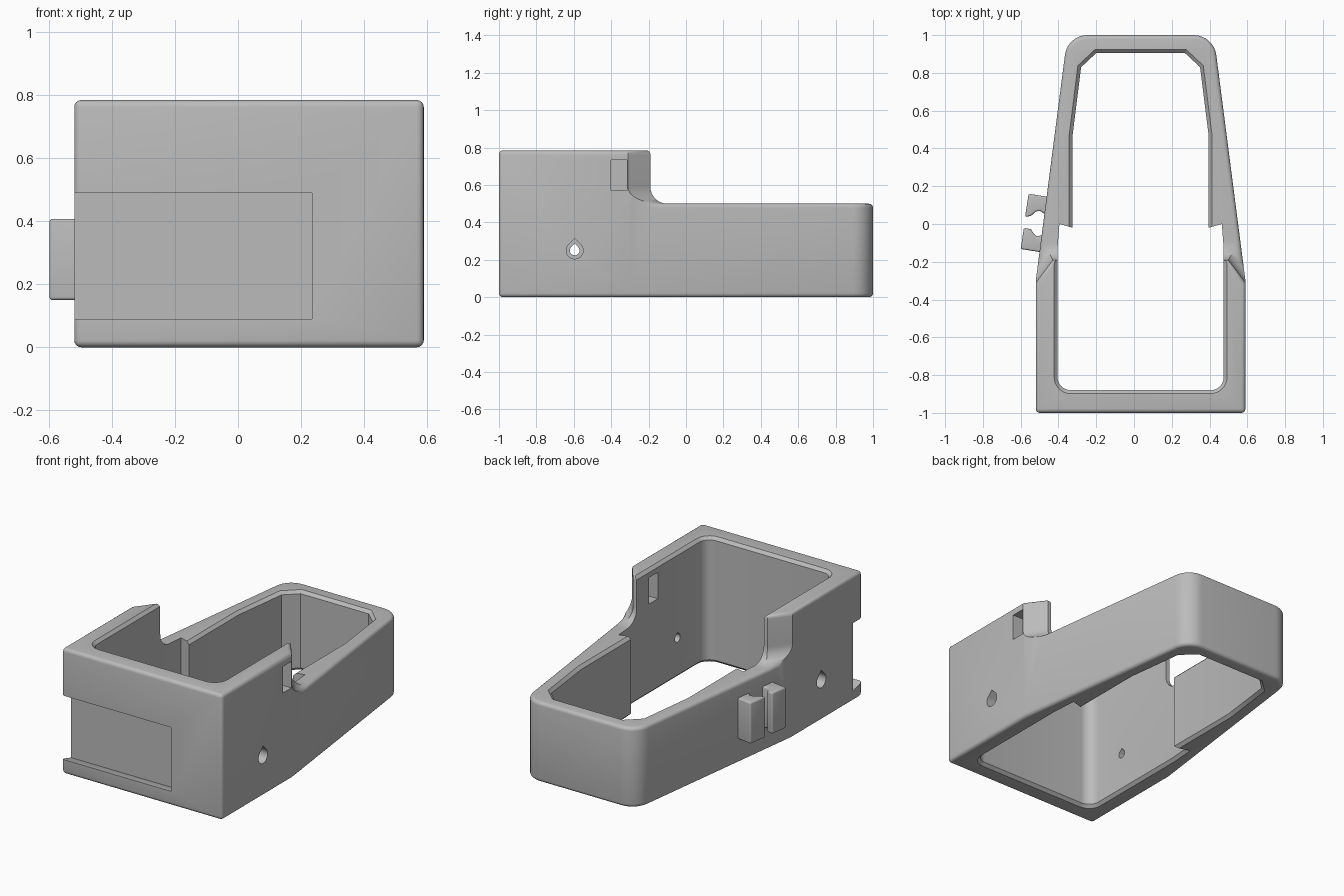
import bpy, bmesh, math
from mathutils import Vector, Matrix

cube = bpy.data.objects.get("Cube")
if cube:
    bpy.data.objects.remove(cube, do_unlink=True)

CENTRE = 0.035      # x of the housing's own mid plane
TALL, LOW = 0.785, 0.5

grey = bpy.data.materials.new("plain_grey")
grey.use_nodes = True
grey.diffuse_color = (0.5, 0.5, 0.5, 1)
grey.node_tree.nodes["Principled BSDF"].inputs["Base Color"].default_value = (0.5, 0.5, 0.5, 1)


def loft(name, rings):
    """Closed solid through rings of equal point count."""
    bm = bmesh.new()
    rows = [[bm.verts.new(p) for p in ring] for ring in rings]
    n = len(rows[0])
    for a, b in zip(rows, rows[1:]):
        for i in range(n):
            j = (i + 1) % n
            bm.faces.new((a[i], a[j], b[j], b[i]))
    bm.faces.new(rows[0][::-1])
    bm.faces.new(rows[-1])
    bmesh.ops.recalc_face_normals(bm, faces=bm.faces)
    mesh = bpy.data.meshes.new(name)
    bm.to_mesh(mesh)
    bm.free()
    obj = bpy.data.objects.new(name, mesh)
    bpy.context.collection.objects.link(obj)
    return obj


def round_corners(pts, steps=8):
    """Counter-clockwise outline from (x, y, radius) corners."""
    out = []
    for i, (x, y, r) in enumerate(pts):
        p = Vector((x, y))
        if r == 0:
            out.append(p)
            continue
        d1 = (p - Vector(pts[i - 1][:2])).normalized()
        d2 = (Vector(pts[(i + 1) % len(pts)][:2]) - p).normalized()
        turn = math.acos(d1.dot(d2))
        start = p - d1 * r * math.tan(turn / 2)
        mid = start + Vector((-d1.y, d1.x)) * r
        for k in range(steps + 1):
            out.append(mid + Matrix.Rotation(turn * k / steps, 2) @ (start - mid))
    return out


def symmetric(half):
    """Mirror (half width, y, radius) points about the mid plane."""
    right = [(CENTRE + x, y, r) for x, y, r in half]
    left = [(CENTRE - x, y, r) for x, y, r in reversed(half)]
    return round_corners(right + left)


def offset(pts, d):
    out = []
    for i, p in enumerate(pts):
        e1 = (p - pts[i - 1]).normalized()
        e2 = (pts[(i + 1) % len(pts)] - p).normalized()
        n1, n2 = Vector((e1.y, -e1.x)), Vector((e2.y, -e2.x))
        out.append(p + (n1 + n2) * d / (1 + n1.dot(n2)))
    return out


def plan_loft(name, pts, layers):
    """Solid from a plan outline and (z, outward offset) layers."""
    return loft(name, [[(p.x, p.y, z) for p in offset(pts, d)] for z, d in layers])


def side_prism(name, yz, x0, x1):
    return loft(name, [[(x, y, z) for y, z in yz] for x in (x0, x1)])


def teardrop(y, z, r):
    pts = [(y, z + r * math.sqrt(2))]
    for k in range(25):
        a = math.radians(135 + 270 * k / 24)
        pts.append((y + r * math.cos(a), z + r * math.sin(a)))
    return pts


def cut(obj, cutter):
    cutter.hide_render = True
    m = obj.modifiers.new(cutter.name, 'BOOLEAN')
    m.operation, m.solver, m.object = 'DIFFERENCE', 'EXACT', cutter
    cutters.append(cutter)


def bevel(obj, width, degrees):
    m = obj.modifiers.new("edge_round", 'BEVEL')
    m.width, m.segments, m.limit_method = width, 4, 'ANGLE'
    m.angle_limit = math.radians(degrees)
    m.use_clamp_overlap = False


def finish(obj):
    """Apply modifiers, colour and shade."""
    bpy.ops.object.select_all(action='DESELECT')
    obj.select_set(True)
    bpy.context.view_layer.objects.active = obj
    for m in list(obj.modifiers):
        bpy.ops.object.modifier_apply(modifier=m.name)
    obj.data.materials.clear()
    obj.data.materials.append(grey)
    for f in obj.data.polygons:
        f.material_index = 0
    bpy.ops.object.shade_smooth_by_angle(angle=math.radians(30))


cutters = []

# Housing: straight front half, tapering to a rounded back
outline = symmetric([(0.555, -1, 0), (0.555, -0.3, 0), (0.387, 1, 0.12)])
housing = plan_loft("housing", outline, [(0, 0), (TALL, 0)])

# Step down behind the tall front, filleted along its foot
step = symmetric([(0.465, -0.19, 0), (0.765, -0.59, 0), (0.765, 1.3, 0)])
fillet = 0.09
layers = [(1.0, 0)]
for k in range(9):
    a = math.pi / 2 * k / 8
    layers.append((LOW + fillet * (1 - math.sin(a)), -fillet * (1 - math.cos(a))))
cut(housing, plan_loft("step_cutter", step, layers))
bevel(housing, 0.022, 60)


# Cavities, open top and bottom with eased rims
def cavity(name, half, top, ease=0.018):
    cut(housing, plan_loft(name, symmetric(half), [
        (-0.1, ease), (0, ease), (ease, 0), (top - ease, 0), (top, ease), (top + 0.1, ease)]))


cavity("front_cavity_cutter",
       [(0.44, -0.88, 0.07), (0.44, -0.13, 0), (0.43, 0, 0), (0.36, -0.02, 0)], TALL)
cavity("back_cavity_cutter",
       [(0.36, -0.1, 0), (0.36, 0.47, 0), (0.315, 0.83, 0), (0.235, 0.905, 0)], LOW)

# Front slide-in recess with an undercut lower lip
cut(housing, side_prism("recess_cutter",
    [(-1.1, 0.09), (-0.995, 0.09), (-0.91, 0.065), (-0.91, 0.49), (-1.1, 0.49)], -0.8, 0.235))

# Slot in the left wall
cut(housing, side_prism("slot_cutter",
    [(-0.4, 0.57), (-0.315, 0.57), (-0.315, 0.735), (-0.4, 0.735)], 0.42, 0.75))

# Teardrop screw holes, wider on the outside
cut(housing, side_prism("screw_hole_cutter", teardrop(-0.595, 0.25, 0.026), -0.8, 0.8))
for side in (-1, 1):
    cut(housing, side_prism("screw_head_cutter", teardrop(-0.595, 0.25, 0.045),
                            CENTRE + side * 0.49, CENTRE + side * 0.7))

finish(housing)
for c in cutters:
    bpy.data.objects.remove(c, do_unlink=True)

# Cable clip jaws on the right wall
jaws = {
    "back_clip_jaw": [(-0.577, 0.037), (-0.545, 0.043), (-0.52, 0.066), (-0.495, 0.07),
                      (-0.478, 0.055), (-0.44, 0.055), (-0.43, 0.14), (-0.558, 0.16)],
    "front_clip_jaw": [(-0.6, -0.132), (-0.46, -0.155), (-0.46, -0.06), (-0.495, -0.06),
                       (-0.515, -0.067), (-0.532, -0.05), (-0.545, -0.028), (-0.583, -0.02)],
}
for name, pts in jaws.items():
    jaw = plan_loft(name, [Vector(p) for p in pts], [(0.15, 0), (0.408, 0)])
    bevel(jaw, 0.01, 50)
    finish(jaw)
